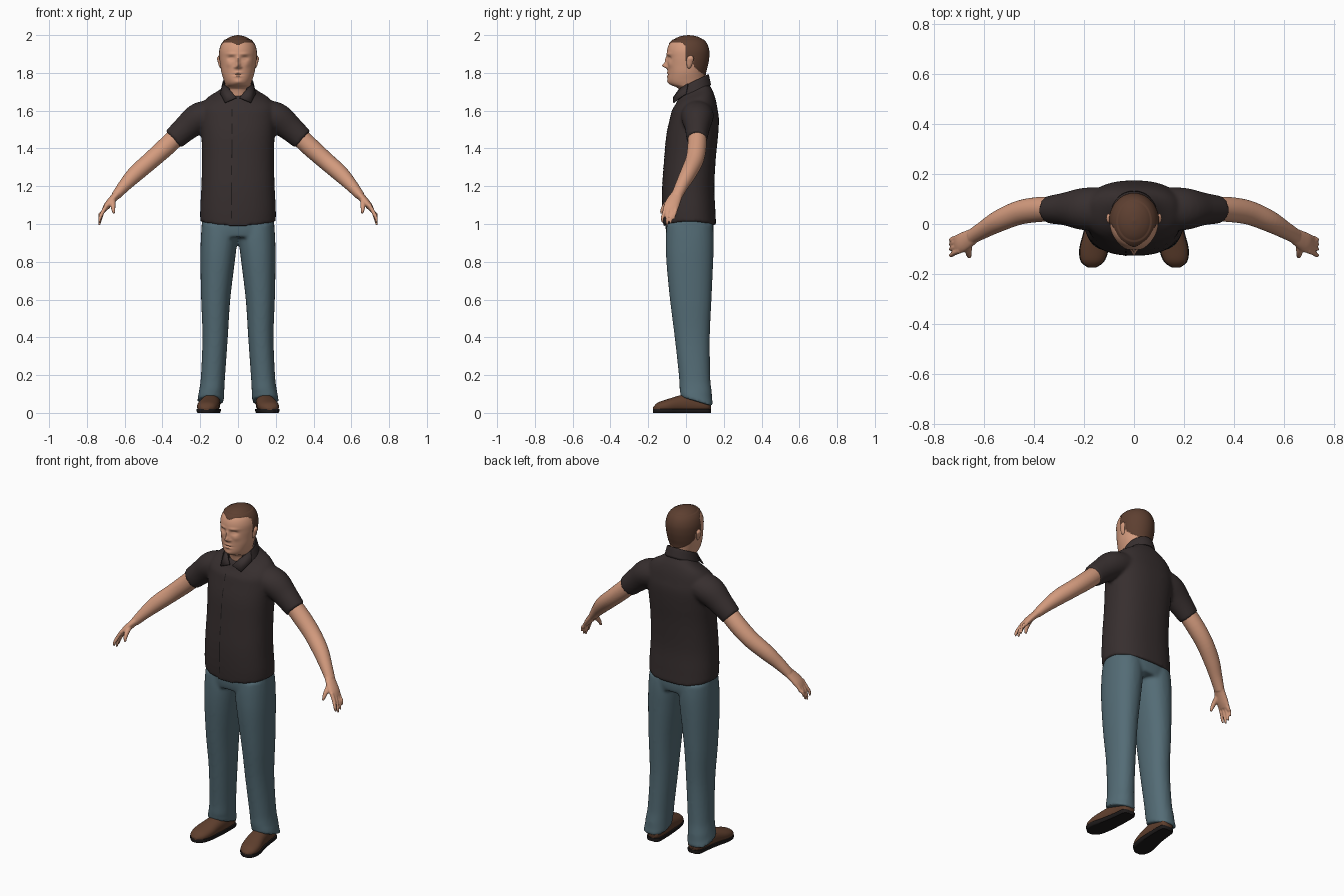
import bpy, bmesh, math
from math import exp
from mathutils import Vector

cube = bpy.data.objects.get("Cube")
if cube:
    bpy.data.objects.remove(cube, do_unlink=True)


def material(name, rgb):
    m = bpy.data.materials.new(name)
    m.use_nodes = True
    m.diffuse_color = (*rgb, 1)
    bsdf = next(n for n in m.node_tree.nodes if n.type == 'BSDF_PRINCIPLED')
    bsdf.inputs["Base Color"].default_value = (*rgb, 1)
    bsdf.inputs["Roughness"].default_value = 0.8
    return m


SKIN = material("skin", (0.66, 0.33, 0.21))
HAIR = material("hair brown", (0.11, 0.05, 0.03))
SHIRT = material("shirt charcoal", (0.038, 0.028, 0.028))
DENIM = material("denim blue", (0.088, 0.15, 0.18))
LEATHER = material("shoe leather", (0.115, 0.05, 0.027))
BLACK = material("sole black", (0.012, 0.01, 0.01))
X, Y, Z = Vector((1, 0, 0)), Vector((0, 1, 0)), Vector((0, 0, 1))


def spline(keys, steps):
    """Smooth interpolation through a list of equal-length tuples."""
    out = []
    for i in range(len(keys) - 1):
        p = [keys[max(0, min(len(keys) - 1, i + k))] for k in (-1, 0, 1, 2)]
        for s in range(steps):
            t = s / steps
            out.append([b + 0.5 * t * (c - a + t * (2 * a - 5 * b + 4 * c - d + t * (3 * (b - c) + d - a)))
                        for a, b, c, d in zip(*p)])
    return out + [list(keys[-1])]


def loft(bm, keys, ref=Y, axis=None, n=32, steps=5, power=2.0, tweak=None, side=1, cap=True):
    """Skin a tube through rings given as (x, y, z, half width, half depth)."""
    rings = spline(keys, steps)
    centres = [Vector(r[:3]) for r in rings]
    loops = []
    for i, (c, r) in enumerate(zip(centres, rings)):
        t = axis or (centres[min(i + 1, len(rings) - 1)] - centres[max(i - 1, 0)]).normalized()
        u = ref.cross(t).normalized()
        v = t.cross(u)
        loop = []
        for k in range(n):
            ca, sa = math.cos(math.tau * k / n), math.sin(math.tau * k / n)
            p = c + u * r[3] * math.copysign(abs(ca) ** (2 / power), ca) \
                  + v * r[4] * math.copysign(abs(sa) ** (2 / power), sa)
            if tweak:
                p = tweak(p)
            loop.append(bm.verts.new((p.x * side, p.y, p.z)))
        loops.append(loop)
    for a, b in zip(loops, loops[1:]):
        for k in range(n):
            bm.faces.new((a[k], a[(k + 1) % n], b[(k + 1) % n], b[k]))
    if cap:
        bm.faces.new(loops[0][::-1])
        bm.faces.new(loops[-1])


def finish(name, bm, mats, voxel=0, smooth=0, angle=50):
    bmesh.ops.recalc_face_normals(bm, faces=bm.faces[:])
    me = bpy.data.meshes.new(name)
    bm.to_mesh(me)
    bm.free()
    for m in mats:
        me.materials.append(m)
    ob = bpy.data.objects.new(name, me)
    bpy.context.collection.objects.link(ob)
    if voxel:
        r = ob.modifiers.new("fuse", 'REMESH')
        r.mode, r.voxel_size, r.use_smooth_shade = 'VOXEL', voxel, True
        s = ob.modifiers.new("soften", 'SMOOTH')
        s.factor, s.iterations = 0.5, smooth
    bpy.ops.object.select_all(action='DESELECT')
    ob.select_set(True)
    bpy.context.view_layer.objects.active = ob
    bpy.ops.object.shade_smooth_by_angle(angle=math.radians(angle))
    return ob


def upright(rows):
    """Rows of (z, half width, front y, back y) to ring tuples."""
    return [(0, (f + b) / 2, z, a, (b - f) / 2) for z, a, f, b in rows]


# Shirt: torso and short sleeves fused together
def shirt_shape(p):
    if p.z > 1.6:
        p.z += (p.y - 0.04) * 4.5 * (p.z - 1.6)
    hem = max(0, 1 - (p.z - 1.0) / 0.08)
    p.z += hem * (0.025 * (p.x / 0.2) ** 2 - 0.012)
    return p


bm = bmesh.new()
loft(bm, upright([(1.0, .2, -.12, .16), (1.08, .2, -.126, .155), (1.2, .194, -.126, .15), (1.35, .19, -.115, .158),
                  (1.47, .194, -.104, .17), (1.56, .2, -.085, .174), (1.62, .195, -.07, .163), (1.66, .165, -.055, .148),
                  (1.69, .11, -.045, .13), (1.715, .075, -.035, .115)]),
     axis=Z, n=48, power=2.35, tweak=shirt_shape)
for s in (1, -1):
    loft(bm, [(.1, .06, 1.59, .07, .085), (.2, .06, 1.565, .08, .085), (.275, .06, 1.508, .069, .066),
              (.342, .057, 1.448, .06, .055)], side=s)
shirt = finish("shirt", bm, [SHIRT], voxel=0.009, smooth=5)

# Collar band, open at the throat, with two folded points
bm = bmesh.new()


def collar_shape(p):
    p.z += (p.y - 0.04) * 0.5
    return p


loft(bm, [(0, .04, 1.69, .092, .09), (0, .038, 1.735, .082, .083), (0, .037, 1.752, .076, .078), (0, .038, 1.7, .07, .072)],
     axis=Z, n=48, steps=3, tweak=collar_shape, cap=False)
bmesh.ops.delete(bm, geom=[f for f in bm.faces if f.calc_center_median().y < -.01
                           and abs(f.calc_center_median().x) < .045], context='FACES')
for s in (1, -1):
    bm.faces.new([bm.verts.new((s * x, y, z)) for x, y, z in
                  ((.008, -.068, 1.668), (.068, -.066, 1.642), (.094, .0, 1.69), (.078, .01, 1.742), (.045, -.036, 1.712))])
collar = finish("collar", bm, [SHIRT])
sol = collar.modifiers.new("thickness", 'SOLIDIFY')
sol.thickness, sol.offset = 0.006, 0

# Front closure stitching, laid on the shirt
bm = bmesh.new()
for z0, z1 in ((1.03, 1.07), (1.1, 1.22), (1.26, 1.31), (1.35, 1.45), (1.48, 1.54), (1.58, 1.64)):
    rows = [[bm.verts.new((-.034 + dx, -.13, z0 + (z1 - z0) * k / 6)) for dx in (-.003, .003)] for k in range(7)]
    for a, b in zip(rows, rows[1:]):
        bm.faces.new((a[0], a[1], b[1], b[0]))
stitch = finish("front_closure", bm, [BLACK])
wrap = stitch.modifiers.new("lay on shirt", 'SHRINKWRAP')
wrap.target, wrap.wrap_mode, wrap.offset = shirt, 'ABOVE_SURFACE', 0.002

# Trousers: hips and two legs fused together
def hem_shape(p):
    if p.z < 0.1:
        p.z -= (p.y - 0.05) * 0.3
    return p


bm = bmesh.new()
loft(bm, upright([(.93, .185, -.1, .14), (.98, .193, -.108, .147), (1.08, .185, -.105, .14)]), axis=Z, n=48, power=2.4)
for s in (1, -1):
    loft(bm, [(.146, .058, .062, .071, .087), (.138, .05, .13, .066, .084), (.132, .045, .2, .064, .083),
              (.121, .033, .4, .067, .093), (.118, .025, .6, .077, .11), (.108, .02, .8, .091, .124),
              (.1, .02, .92, .097, .127), (.097, .02, 1.0, .095, .122)],
         axis=Z, power=2.2, tweak=hem_shape, side=s)
finish("trousers", bm, [DENIM], voxel=0.009, smooth=5)

# Arms with hands
FINGERS = ((-.052, -.062, 1.03), (-.07, -.08, 1.008), (-.089, -.1, .998), (-.107, -.125, 1.012))
for s, label in ((1, "left"), (-1, "right")):
    bm = bmesh.new()
    loft(bm, [(.29, .06, 1.495, .05, .048), (.38, .058, 1.41, .05, .05), (.46, .045, 1.338, .047, .048),
              (.54, .012, 1.268, .044, .043), (.6, -.022, 1.205, .034, .035), (.648, -.05, 1.148, .024, .03)], side=s)
    loft(bm, [(.63, -.04, 1.168, .022, .028), (.665, -.062, 1.13, .02, .037), (.692, -.076, 1.098, .018, .04),
              (.71, -.081, 1.072, .012, .036)], side=s)
    for base, tip, z in FINGERS:
        loft(bm, [(.695, base, 1.1, .011, .0105), (.718, (base + tip) / 2, 1.06, .0105, .01),
                  (.731, tip, z + .02, .009, .0085), (.735, tip, z - .005, .005, .005)], n=12, side=s)
    loft(bm, [(.662, -.07, 1.135, .016, .016), (.662, -.105, 1.105, .014, .014), (.66, -.125, 1.078, .011, .01),
              (.657, -.132, 1.055, .006, .006)], n=12, side=s)
    finish(label + "_arm", bm, [SKIN], voxel=0.0045, smooth=3)

# Head: face features are soft bumps pushed along y (x, z, x radius, z radius, push)
BUMPS = ((0, 1.838, .011, .013, .026), (0, 1.865, .009, .022, .012), (.014, 1.83, .008, .007, .007),
         (.036, 1.877, .018, .011, -.012), (.034, 1.875, .012, .006, .005), (.034, 1.9, .026, .008, .005),
         (0, 1.791, .024, .004, -.005), (0, 1.8, .02, .006, .005), (0, 1.782, .018, .005, .005),
         (0, 1.752, .02, .012, .005), (.048, 1.845, .016, .016, .004))


def face_shape(p):
    if p.y < 0:
        for x, z, rx, rz, push in BUMPS:
            p.y -= push * exp(-((abs(p.x) - x) / rx) ** 2 - ((p.z - z) / rz) ** 2)
    return p


def is_hair(c):
    if c.y > 0.04:
        return c.z > 1.785 + max(0, .1 - c.y) * 0.8
    if c.y > -0.004:
        return c.z > (1.885 if c.y > 0.016 else 1.862)
    return c.z > 1.962 - .014 * exp(-(c.x / .025) ** 2) - .014 * exp(-((c.y + .004) / .015) ** 2)


bm = bmesh.new()
loft(bm, upright([(1.62, .066, -.02, .09), (1.7, .064, -.034, .098), (1.722, .066, -.048, .099), (1.738, .068, -.083, .1),
                  (1.76, .075, -.096, .1), (1.8, .087, -.097, .103), (1.84, .093, -.098, .113), (1.88, .097, -.1, .12),
                  (1.92, .096, -.1, .12), (1.955, .084, -.087, .108), (1.98, .06, -.06, .085), (1.994, .032, -.028, .054),
                  (2.0, .003, .01, .016)]), axis=Z, n=112, steps=10, tweak=face_shape)
for f in bm.faces:
    f.material_index = int(is_hair(f.calc_center_median()))
hair_verts = [v for v in bm.verts if v.link_faces and all(f.material_index for f in v.link_faces)]
bm.normal_update()
for v in hair_verts:
    if v.co.z < 1.975:
        v.co += v.normal * 0.003
finish("head", bm, [SKIN, HAIR])

# Ears
for s, label in ((1, "left"), (-1, "right")):
    bm = bmesh.new()
    loft(bm, [(.086, .016, 1.822, .003, .004), (.091, .016, 1.832, .008, .011), (.098, .02, 1.858, .009, .017),
              (.101, .023, 1.878, .01, .018), (.098, .024, 1.892, .003, .006)], axis=Z, n=16, side=s)
    finish(label + "_ear", bm, [SKIN])

# Shoes with flat soles
SHOE = [(.134, .132, .045, .018, .025), (.136, .115, .048, .04, .042), (.14, .04, .05, .046, .052),
        (.148, -.03, .047, .051, .046), (.16, -.1, .036, .056, .036), (.166, -.15, .028, .044, .026),
        (.168, -.174, .022, .014, .008)]


def flatten(low, high):
    def shape(p):
        p.z = max(low, min(high, p.z))
        return p
    return shape


for s, label in ((1, "left"), (-1, "right")):
    bm = bmesh.new()
    loft(bm, SHOE, ref=Z, axis=-Y, power=2.2, tweak=flatten(.016, .12), side=s)
    finish(label + "_shoe", bm, [LEATHER])
    bm = bmesh.new()
    loft(bm, [(x, y, .02, a + .003, .03) for x, y, z, a, b in SHOE], ref=Z, axis=-Y, power=3,
         tweak=flatten(0, .021), side=s)
    finish(label + "_sole", bm, [BLACK])
